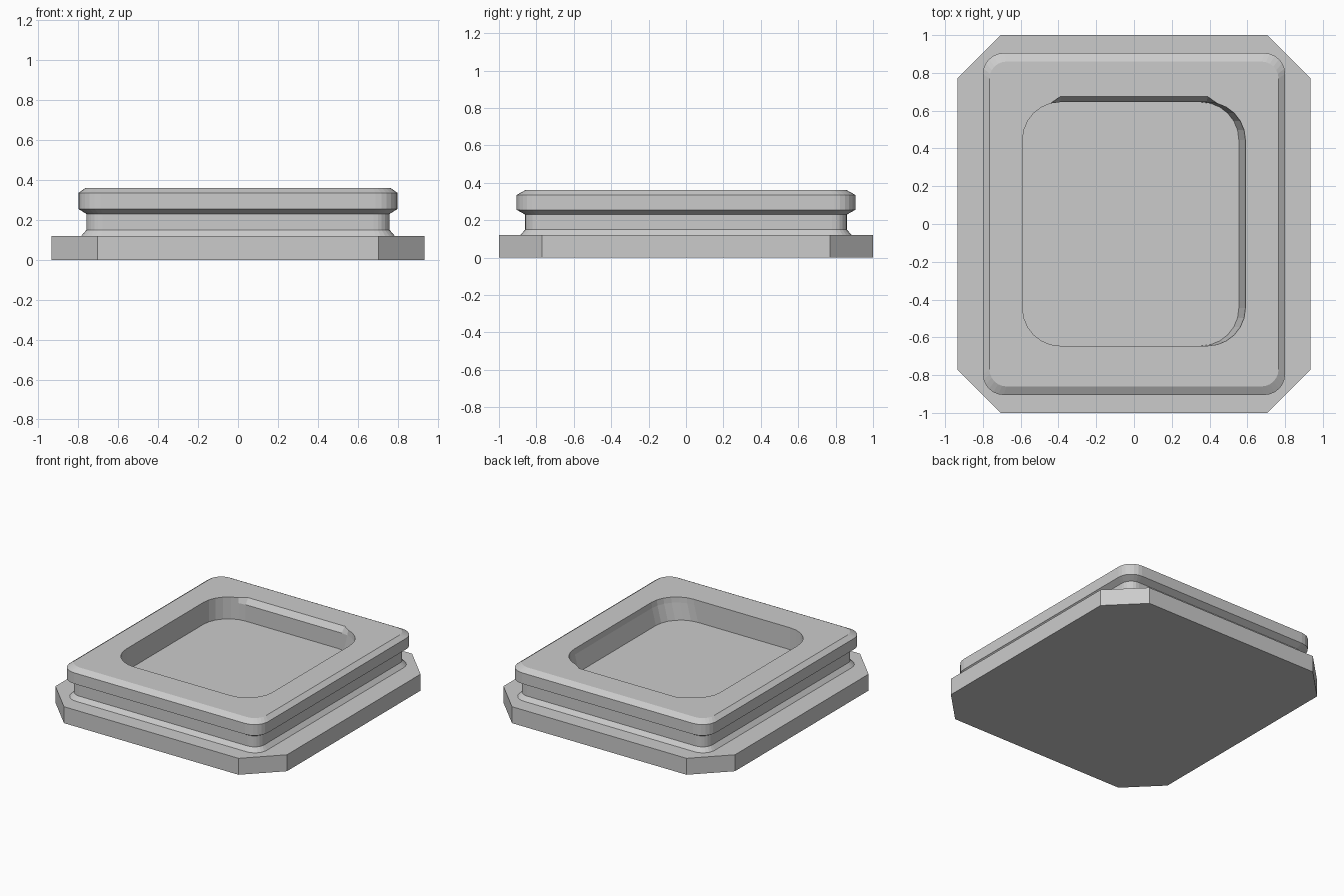
import bpy, bmesh, math

cube = bpy.data.objects.get("Cube")
if cube:
    bpy.data.objects.remove(cube, do_unlink=True)

grey = bpy.data.materials.new("plain grey")
grey.use_nodes = True
grey.diffuse_color = (0.6, 0.6, 0.6, 1)
grey.node_tree.nodes["Principled BSDF"].inputs["Base Color"].default_value = (0.6, 0.6, 0.6, 1)


def ring(x0, x1, y0, y1, cut, z, steps):
    """Rectangle with cut corners; one step chamfers them, more steps round them."""
    points = []
    corners = [(x1 - cut, y1 - cut), (x0 + cut, y1 - cut),
               (x0 + cut, y0 + cut), (x1 - cut, y0 + cut)]
    for i, (cx, cy) in enumerate(corners):
        for s in range(steps + 1):
            a = math.pi / 2 * (i + s / steps)
            points.append((cx + cut * math.cos(a), cy + cut * math.sin(a), z))
    return points


def even(hx, hy, cut, z, steps):
    return ring(-hx, hx, -hy, hy, cut, z, steps)


def loft(name, rings):
    """Skin a stack of rings and cap both ends."""
    bm = bmesh.new()
    loops = [[bm.verts.new(p) for p in r] for r in rings]
    for low, high in zip(loops, loops[1:]):
        n = len(low)
        for i in range(n):
            j = (i + 1) % n
            bm.faces.new((low[i], low[j], high[j], high[i]))
    bm.faces.new(loops[0][::-1])
    bm.faces.new(loops[-1])
    mesh = bpy.data.meshes.new(name)
    bm.to_mesh(mesh)
    bm.free()
    mesh.materials.append(grey)
    obj = bpy.data.objects.new(name, mesh)
    bpy.context.collection.objects.link(obj)
    return obj


# Chamfered foot slab
loft("base_slab", [even(0.935, 1.0, 0.23, z, 1) for z in (0, 0.12)])

# Pocket mouth, with a sloped lead-in along the straight back edge
STEPS = 6
mouth = ring(-0.59, 0.59, -0.645, 0.645, 0.2, 0.36, STEPS)
for i in (STEPS, STEPS + 1):
    x, y, z = mouth[i]
    mouth[i] = (x, y + 0.03, z)

# Neck, overhanging lip and recessed pocket as one continuous skin
loft("neck_lip_and_pocket", [
    even(0.79, 0.89, 0.1, 0.115, STEPS),
    even(0.76, 0.86, 0.08, 0.15, STEPS),
    even(0.76, 0.86, 0.08, 0.23, STEPS),
    even(0.80, 0.905, 0.11, 0.255, STEPS),
    even(0.80, 0.905, 0.11, 0.335, STEPS),
    even(0.765, 0.86, 0.09, 0.36, STEPS),
    mouth,
    ring(-0.59, 0.585, -0.645, 0.645, 0.2, 0.32, STEPS),
    ring(-0.59, 0.555, -0.645, 0.645, 0.2, 0.20, STEPS),
])
